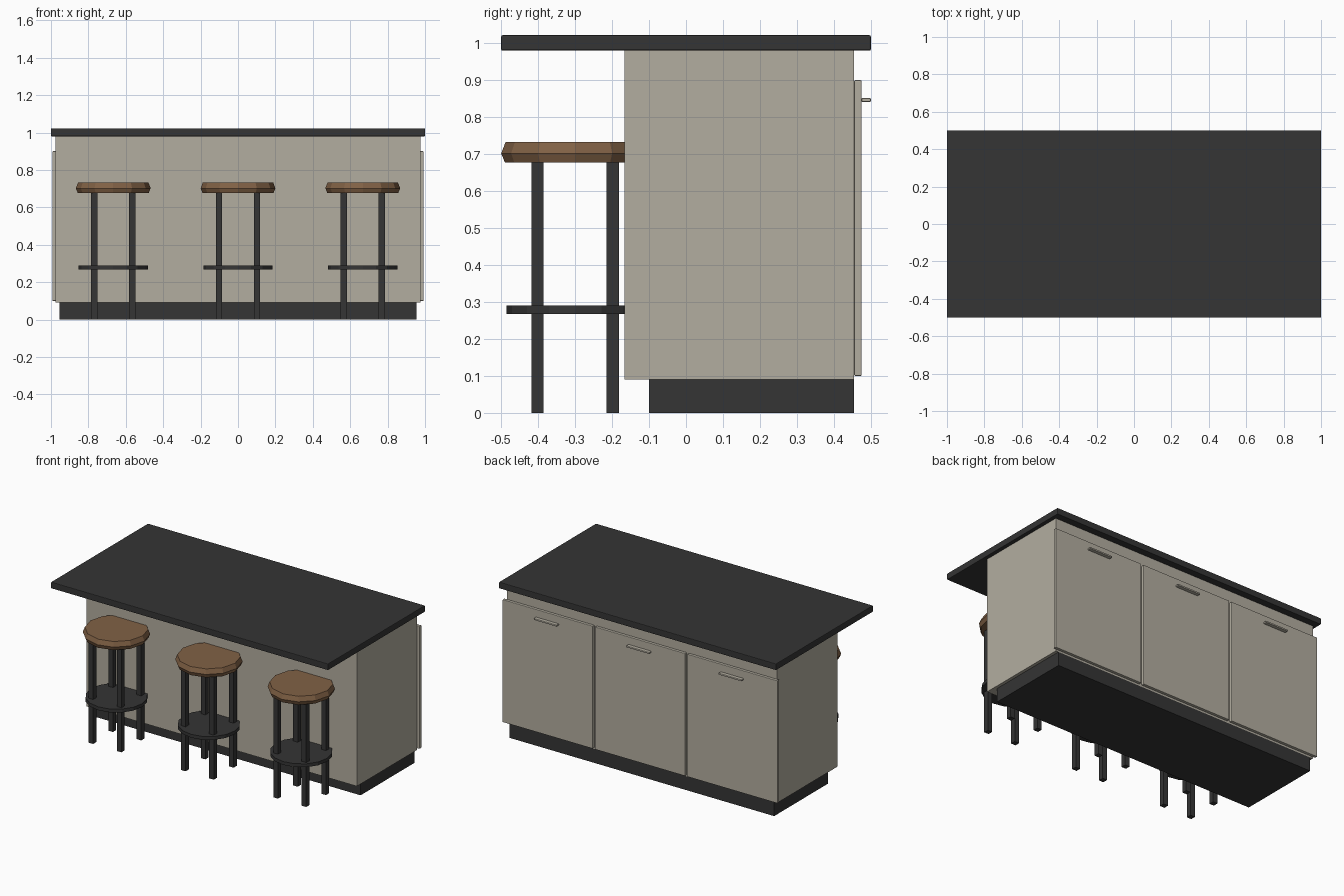
import bpy
import bmesh
from math import pi, cos, sin

cube = bpy.data.objects.get("Cube")
if cube:
    bpy.data.objects.remove(cube)


def material(name, rgb):
    m = bpy.data.materials.new(name)
    m.use_nodes = True
    colour = (*rgb, 1)
    m.diffuse_color = colour
    m.node_tree.nodes["Principled BSDF"].inputs["Base Color"].default_value = colour
    return m


charcoal = material("charcoal", (0.035, 0.035, 0.035))
greige = material("greige_paint", (0.45, 0.42, 0.35))
wood = material("brown_wood", (0.22, 0.12, 0.06))


def finish(name, bm, mat):
    bmesh.ops.recalc_face_normals(bm, faces=bm.faces)
    mesh = bpy.data.meshes.new(name)
    bm.to_mesh(mesh)
    bm.free()
    mesh.materials.append(mat)
    ob = bpy.data.objects.new(name, mesh)
    bpy.context.collection.objects.link(ob)
    return ob


def box(name, xs, ys, zs, mat, bevel=0):
    bm = bmesh.new()
    bmesh.ops.create_cube(bm, size=1)
    for v in bm.verts:
        v.co = [(a + b) / 2 + c * (b - a) for (a, b), c in zip((xs, ys, zs), v.co)]
    ob = finish(name, bm, mat)
    if bevel:
        mod = ob.modifiers.new("Bevel", "BEVEL")
        mod.width = bevel
        mod.segments = 2
    return ob


def lathe(name, x, y, profile, sides, mat):
    """Stack rings of (radius, height) and cap both ends."""
    bm = bmesh.new()
    rings = [[bm.verts.new((x + r * cos(2 * pi * i / sides), y + r * sin(2 * pi * i / sides), z))
              for i in range(sides)] for r, z in profile]
    for low, high in zip(rings, rings[1:]):
        for i in range(sides):
            j = (i + 1) % sides
            bm.faces.new((low[i], low[j], high[j], high[i]))
    bm.faces.new(rings[0])
    bm.faces.new(rings[-1])
    return finish(name, bm, mat)


# Island: plinth, cabinet, worktop
box("plinth", (-0.955, 0.955), (-0.1, 0.455), (0, 0.09), charcoal)
box("cabinet", (-0.975, 0.975), (-0.167, 0.455), (0.09, 0.98), greige)
box("worktop", (-1, 1), (-0.5, 0.5), (0.98, 1.022), charcoal, 0.004)

SPACING = 0.667
STOOL_Y = -0.3
for n, side in enumerate(("right", "middle", "left")):
    x = (n - 1) * SPACING

    # Back doors with bar pulls
    box(f"door_{side}", (x - 0.325, x + 0.325), (0.455, 0.475), (0.1, 0.9), greige, 0.003)
    box(f"handle_{side}", (x - 0.083, x + 0.083), (0.475, 0.5), (0.841, 0.852), greige, 0.003)

    # Bar stools tucked under the overhang
    lathe(f"stool_seat_{side}", x, STOOL_Y,
          [(0.19, 0.678), (0.2, 0.702), (0.188, 0.733)], 12, wood)
    lathe(f"stool_footrest_{side}", x, STOOL_Y, [(0.185, 0.268), (0.185, 0.29)], 16, charcoal)
    for sx in (-1, 1):
        for sy in (-1, 1):
            lx, ly, h = x + sx * 0.102, STOOL_Y + sy * 0.102, 0.0165
            box(f"stool_leg_{side}_{'front' if sy < 0 else 'back'}_{'left' if sx > 0 else 'right'}",
                (lx - h, lx + h), (ly - h, ly + h), (0, 0.68), charcoal)
